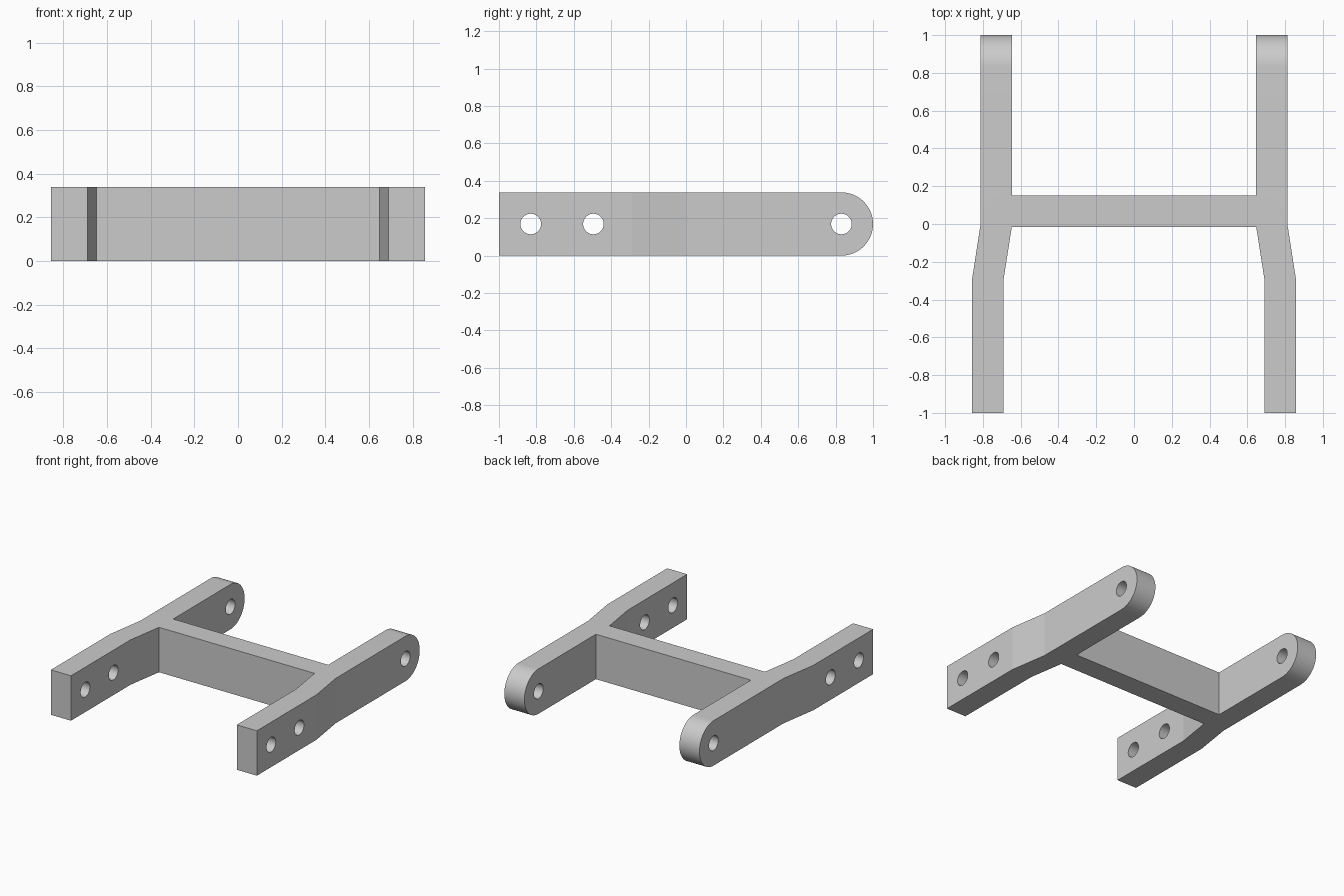
import bpy, bmesh, math
from mathutils import Vector

if "Cube" in bpy.data.objects:
    bpy.data.objects.remove(bpy.data.objects["Cube"], do_unlink=True)

HEIGHT = 0.338
MID = HEIGHT / 2
PIVOT_Y = 1 - MID
HOLE_R = 0.055

grey = bpy.data.materials.new("plain_grey")
grey.use_nodes = True
grey.diffuse_color = (0.6, 0.6, 0.6, 1)
grey.node_tree.nodes["Principled BSDF"].inputs["Base Color"].default_value = (0.6, 0.6, 0.6, 1)


def prism(name, points, direction):
    """Extrude a closed flat outline along a direction."""
    bm = bmesh.new()
    face = bm.faces.new([bm.verts.new(p) for p in points])
    ext = bmesh.ops.extrude_face_region(bm, geom=[face])
    moved = [v for v in ext["geom"] if isinstance(v, bmesh.types.BMVert)]
    bmesh.ops.translate(bm, verts=moved, vec=Vector(direction))
    bmesh.ops.recalc_face_normals(bm, faces=bm.faces)
    mesh = bpy.data.meshes.new(name)
    bm.to_mesh(mesh)
    bm.free()
    mesh.materials.append(grey)
    obj = bpy.data.objects.new(name, mesh)
    bpy.context.collection.objects.link(obj)
    return obj


def arc(y, radius, start, end, steps, x):
    return [(x, y + radius * math.cos(a), MID + radius * math.sin(a))
            for a in (start + (end - start) * i / steps for i in range(steps + 1))]


def apply_boolean(obj, cutter, operation):
    cutter.hide_render = True
    mod = obj.modifiers.new(operation.lower(), "BOOLEAN")
    mod.operation = operation
    mod.solver = "EXACT"
    mod.object = cutter
    bpy.context.view_layer.objects.active = obj
    bpy.ops.object.modifier_apply(modifier=mod.name)
    bpy.data.objects.remove(cutter, do_unlink=True)


# H-shaped plan: two cranked arms joined by a crossbar
half = [(0.645, 0.15), (0.645, 1.1), (0.812, 1.1), (0.812, 0.0), (0.857, -0.29),
        (0.857, -1), (0.69, -1), (0.69, -0.29), (0.647, -0.015)]
plan = half + [(-x, y) for x, y in reversed(half)]
frame = prism("linkage_frame", [(x, y, -0.1) for x, y in plan], (0, 0, HEIGHT + 0.2))

# Side silhouette with round rear ends
side = arc(PIVOT_Y, MID, -math.pi / 2, math.pi / 2, 36, -1)
side += [(-1, -1.2, HEIGHT), (-1, -1.2, 0)]
apply_boolean(frame, prism("side_cutter", side, (2, 0, 0)), "INTERSECT")

# Pin holes through both arms
for y in (-0.83, -0.495, PIVOT_Y):
    ring = arc(y, HOLE_R, 0, math.tau, 64, -1)[:-1]
    apply_boolean(frame, prism("hole_cutter", ring, (2, 0, 0)), "DIFFERENCE")

# Crisp edges, smooth round ends and bores
bpy.ops.object.select_all(action="DESELECT")
frame.select_set(True)
bpy.context.view_layer.objects.active = frame
bpy.ops.object.shade_smooth_by_angle(angle=math.radians(7))
